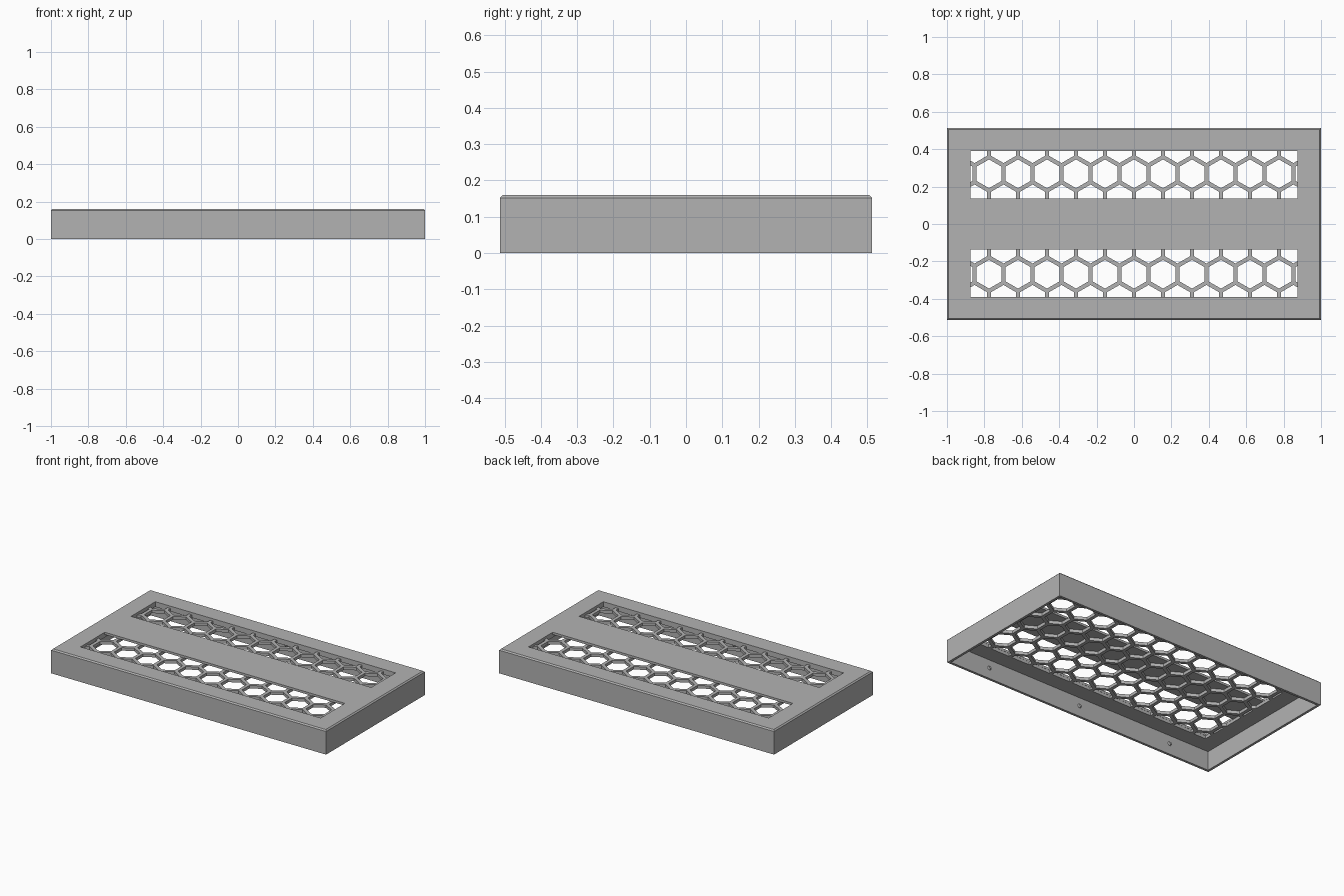
import bpy, bmesh, math

if "Cube" in bpy.data.objects:
    bpy.data.objects.remove(bpy.data.objects["Cube"])

# Overall sizes
HX, HY, H = 1.0, 0.513, 0.16      # half length, half depth, height
WALL, CEIL = 0.016, 0.125         # wall thickness, underside of the top
GRID_Z = 0.145                    # top of the honeycomb layer
GX, GY = 0.875, 0.39              # half size of the honeycomb area
PITCH, BAR = 0.155, 0.022         # honeycomb spacing and bar width

grey = bpy.data.materials.new("plain grey")
grey.diffuse_color = (0.45, 0.45, 0.45, 1)
grey.use_nodes = True
grey.node_tree.nodes["Principled BSDF"].inputs["Base Color"].default_value = grey.diffuse_color


def finish(name, bm):
    bmesh.ops.recalc_face_normals(bm, faces=bm.faces)
    me = bpy.data.meshes.new(name)
    bm.to_mesh(me)
    bm.free()
    ob = bpy.data.objects.new(name, me)
    me.materials.append(grey)
    bpy.context.collection.objects.link(ob)
    return ob


def prism(bm, pts, z0, z1):
    lo = [bm.verts.new((x, y, z0)) for x, y in pts]
    hi = [bm.verts.new((x, y, z1)) for x, y in pts]
    bm.faces.new(lo[::-1])
    bm.faces.new(hi)
    n = len(pts)
    for i in range(n):
        j = (i + 1) % n
        bm.faces.new((lo[i], lo[j], hi[j], hi[i]))


def rect(x0, x1, y0, y1):
    return [(x0, y0), (x1, y0), (x1, y1), (x0, y1)]


def clip(pts, axis, sign, limit):
    # keep the part of a polygon where sign * coordinate <= limit
    out = []
    for i, p in enumerate(pts):
        q = pts[(i + 1) % len(pts)]
        a, b = sign * p[axis] - limit, sign * q[axis] - limit
        if a <= 0:
            out.append(p)
        if a * b < 0:
            t = a / (a - b)
            out.append((p[0] + t * (q[0] - p[0]), p[1] + t * (q[1] - p[1])))
    return out


def cut(target, cutter):
    cutter.hide_render = True
    mod = target.modifiers.new("cut", 'BOOLEAN')
    mod.operation = 'DIFFERENCE'
    mod.solver = 'EXACT'
    mod.object = cutter
    bpy.context.view_layer.objects.active = target
    bpy.ops.object.modifier_apply(modifier=mod.name)
    bpy.data.objects.remove(cutter, do_unlink=True)


# Cover body with chamfered top rim
bm = bmesh.new()
prism(bm, rect(-HX, HX, -HY, HY), 0, H)
rim = [e for e in bm.edges if all(v.co.z > H - 0.001 for v in e.verts)]
bmesh.ops.bevel(bm, geom=rim, offset=0.008, segments=1, affect='EDGES')
cover = finish("vent_cover", bm)

# Hollow underside
bm = bmesh.new()
prism(bm, rect(-HX + WALL, HX - WALL, -HY + WALL, HY - WALL), -0.1, CEIL)
cut(cover, finish("hollow_cutter", bm))

# Honeycomb cells, cut from below and trimmed to a rectangle
bm = bmesh.new()
r = (PITCH - BAR) / math.sqrt(3)
for row in range(-3, 4):
    cy = row * PITCH * math.sqrt(3) / 2
    for col in range(-7, 8):
        cx = (col + 0.5 * (row % 2)) * PITCH
        pts = [(cx + r * math.cos(math.radians(30 + 60 * k)),
                cy + r * math.sin(math.radians(30 + 60 * k))) for k in range(6)]
        for axis, limit in ((0, GX), (1, GY)):
            for sign in (-1, 1):
                pts = clip(pts, axis, sign, limit)
        if len(pts) >= 3:
            prism(bm, pts, CEIL - 0.03, GRID_Z)
cut(cover, finish("cell_cutter", bm))

# Two long windows through the top plate, down to the honeycomb
bm = bmesh.new()
for s in (-1, 1):
    y0, y1 = sorted((s * 0.137, s * (GY - 0.001)))
    prism(bm, rect(-GX + 0.001, GX - 0.001, y0, y1), GRID_Z - 0.0005, H + 0.1)
cut(cover, finish("window_cutter", bm))

# Small snap studs inside the long walls
bm = bmesh.new()
for s in (-1, 1):
    for x in (-0.69, 0, 0.69):
        new = bmesh.ops.create_cone(bm, cap_ends=True, segments=16, radius1=0.014,
                                    radius2=0.007, depth=0.01)["verts"]
        for v in new:
            px, py, pz = v.co
            v.co = (x + px, s * (HY - WALL - 0.004 - pz), 0.07 + py)
finish("snap_studs", bm)
